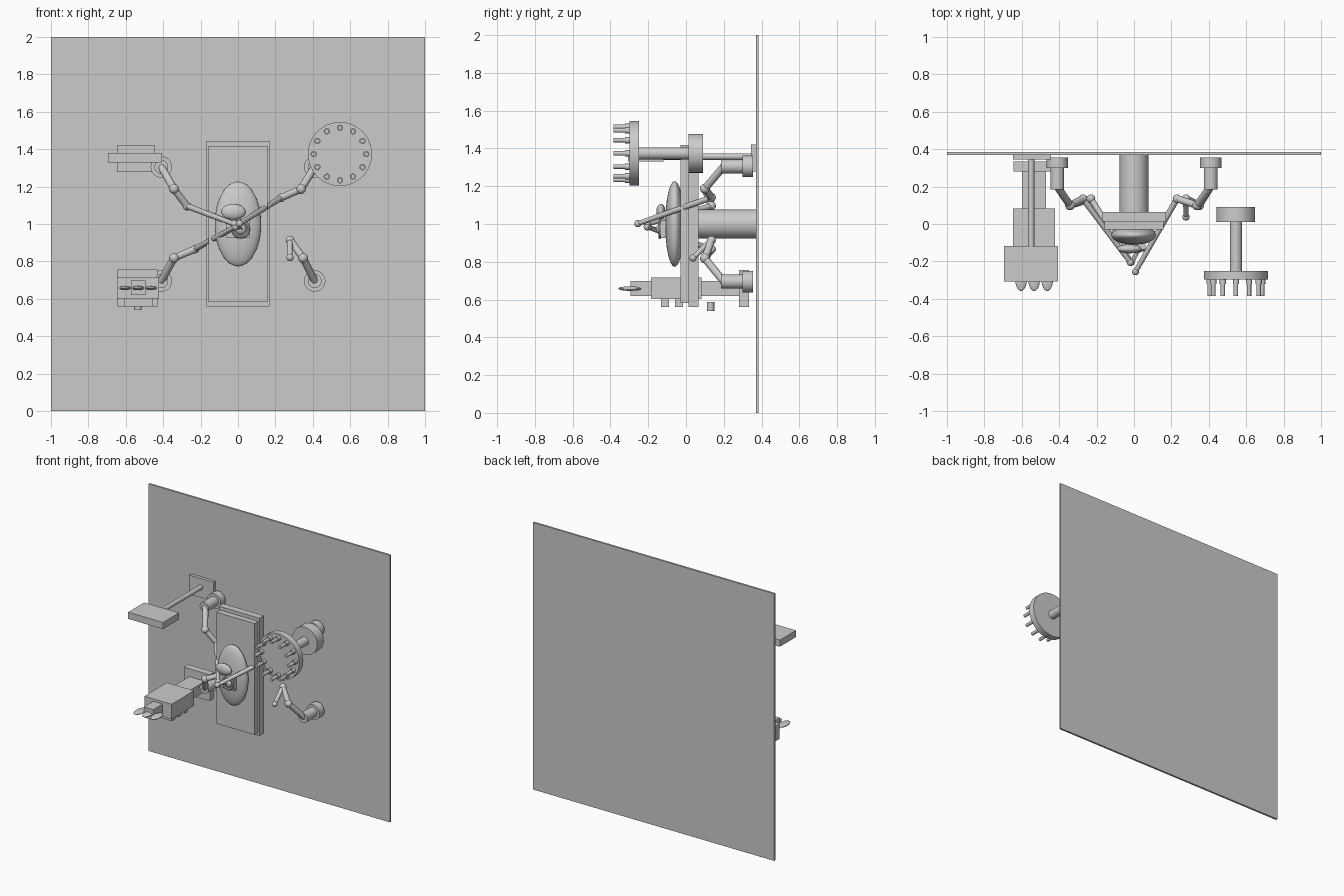
import bpy, math
from mathutils import Vector

if "Cube" in bpy.data.objects:
    bpy.data.objects.remove(bpy.data.objects["Cube"])

def smooth(o):
    bpy.ops.object.select_all(action='DESELECT')
    o.select_set(True)
    bpy.context.view_layer.objects.active = o
    bpy.ops.object.shade_smooth_by_angle(angle=math.radians(35))

def box(name, x0, x1, y0, y1, z0, z1):
    bpy.ops.mesh.primitive_cube_add(size=1, location=((x0+x1)/2, (y0+y1)/2, (z0+z1)/2))
    o = bpy.context.object
    o.name = name
    o.scale = (x1-x0, y1-y0, z1-z0)
    return o

def rod(name, a, b, r, sides=24, r2=None):
    a, b = Vector(a), Vector(b)
    d = b - a
    bpy.ops.mesh.primitive_cone_add(vertices=sides, radius1=r, radius2=r if r2 is None else r2,
                                    depth=d.length, location=(a+b)/2)
    o = bpy.context.object
    o.name = name
    o.rotation_euler = d.to_track_quat('Z', 'Y').to_euler()
    smooth(o)
    return o

def ball(name, c, radii):
    bpy.ops.mesh.primitive_uv_sphere_add(segments=32, ring_count=16, radius=1, location=c)
    o = bpy.context.object
    o.name = name
    o.scale = radii
    smooth(o)
    return o

def ring(name, c, major, minor):
    bpy.ops.mesh.primitive_torus_add(major_segments=40, minor_segments=10, location=c,
        rotation=(math.pi/2, 0, 0), major_radius=major, minor_radius=minor)
    bpy.context.object.name = name
    smooth(bpy.context.object)

# Wall, column and operating board
box("wall", -1, 1, 0.37, 0.385, 0, 2)
rod("table_column", (0, 0.37, 1), (0, 0.05, 1), 0.077, 40)
box("table_base", -0.168, 0.168, 0.013, 0.065, 0.56, 1.443)
box("table_pad", -0.158, 0.158, -0.03, 0.013, 0.583, 1.417)

# Body and the operated organs
ball("body", (0, -0.06, 1.0), (0.124, 0.05, 0.227))
ball("upper_organ", (-0.025, -0.133, 1.065), (0.065, 0.024, 0.042))
box("organ_block", -0.065, 0.062, -0.135, -0.105, 0.925, 1.02)
ring("organ_ring", (0.015, -0.138, 0.972), 0.042, 0.009)
ball("organ_core", (0.015, -0.138, 0.972), (0.028, 0.02, 0.028))

# Robot arms: elbow, wrist, and tip for each of four wall mounts
arms = {
    "upper_left": (-1, 1.305, (-0.342, 0.1, 1.187), (-0.273, 0.135, 1.096), (-0.02, -0.205, 1.0)),
    "upper_right": (1, 1.305, (0.337, 0.1, 1.187), (0.23, 0.135, 1.14), (0.008, -0.255, 1.002)),
    "lower_left": (-1, 0.695, (-0.342, 0.1, 0.818), (-0.23, 0.135, 0.866), (-0.015, -0.205, 0.985)),
    "lower_right": (1, 0.695, (0.348, 0.1, 0.818), (0.278, 0.135, 0.914), (0.278, 0.037, 0.82)),
}
for n, (s, z, elbow, wrist, tip) in arms.items():
    x = s * 0.41
    rod(n + "_mount", (x, 0.355, z), (x, 0.3, z), 0.057, 32)
    rod(n + "_shoulder", (x, 0.3, z), (x, 0.185, z), 0.037, 32)
    rod(n + "_upper_link", (x, 0.2, z), elbow, 0.02)
    ball(n + "_elbow", elbow, [0.026]*3)
    rod(n + "_middle_link", elbow, wrist, 0.019)
    ball(n + "_wrist", wrist, [0.023]*3)
    rod(n + "_forearm", wrist, tip, 0.016, 24, 0.013)
    ball(n + "_tip", tip, [0.019]*3)
# Gripper jaws
for i, dx in enumerate((-0.008, 0.008)):
    rod(f"gripper_jaw_{i}", (-0.01 + dx, -0.2, 0.985), (0.012 + dx, -0.16, 0.975), 0.005, 12)

# Tool wheel with twelve pins
cx, cz = 0.545, 1.374
rod("wheel_motor", (cx, 0.09, cz), (cx, 0.012, cz), 0.103, 40)
rod("wheel_axle", (cx, 0.02, cz), (cx, -0.26, cz), 0.032, 32)
rod("tool_wheel", (cx, -0.25, cz), (cx, -0.293, cz), 0.158, 64)
profile = [(0.157, -0.25), (0.171, -0.25), (0.171, -0.298), (0.157, -0.298)]
N, verts, faces = 64, [], []
for i in range(N):
    a = 2 * math.pi * i / N
    verts += [(cx + r*math.cos(a), y, cz + r*math.sin(a)) for r, y in profile]
    for k in range(4):
        j = (i + 1) % N
        faces.append((i*4+k, i*4+(k+1) % 4, j*4+(k+1) % 4, j*4+k))
me = bpy.data.meshes.new("wheel_rim")
me.from_pydata(verts, [], faces)
rim = bpy.data.objects.new("wheel_rim", me)
bpy.context.collection.objects.link(rim)
smooth(rim)
for i in range(12):
    a = math.pi * i / 6
    px, pz = cx + 0.14*math.cos(a), cz + 0.14*math.sin(a)
    rod(f"pin_collar_{i}", (px, -0.285, pz), (px, -0.322, pz), 0.017, 20)
    rod(f"pin_{i}", (px, -0.32, pz), (px, -0.385, pz), 0.012, 20)

# Instrument tray on the upper left
box("tray_bracket", -0.647, -0.445, 0.345, 0.37, 1.278, 1.422)
rod("tray_arm", (-0.55, 0.35, 1.357), (-0.55, -0.13, 1.357), 0.017)
box("tray", -0.695, -0.406, -0.308, -0.118, 1.33, 1.38)

# Supply machine on the lower left
box("machine_bracket", -0.645, -0.43, 0.28, 0.333, 0.56, 0.757)
box("machine_neck", -0.6, -0.47, 0.08, 0.285, 0.62, 0.698)
box("machine_body", -0.647, -0.422, -0.185, 0.083, 0.603, 0.716)
box("machine_nozzle", -0.573, -0.495, -0.295, -0.18, 0.62, 0.698)
for i in range(3):
    ball(f"finger_{i}", (-0.604 + 0.07*i, -0.297, 0.658), (0.031, 0.061, 0.012))
    y = -0.111 + 0.074*i
    box(f"machine_rib_{i}", -0.61, -0.455, y - 0.021, y + 0.021, 0.56, 0.61)
rod("machine_knob", (-0.535, 0.13, 0.54), (-0.535, 0.13, 0.587), 0.02)
